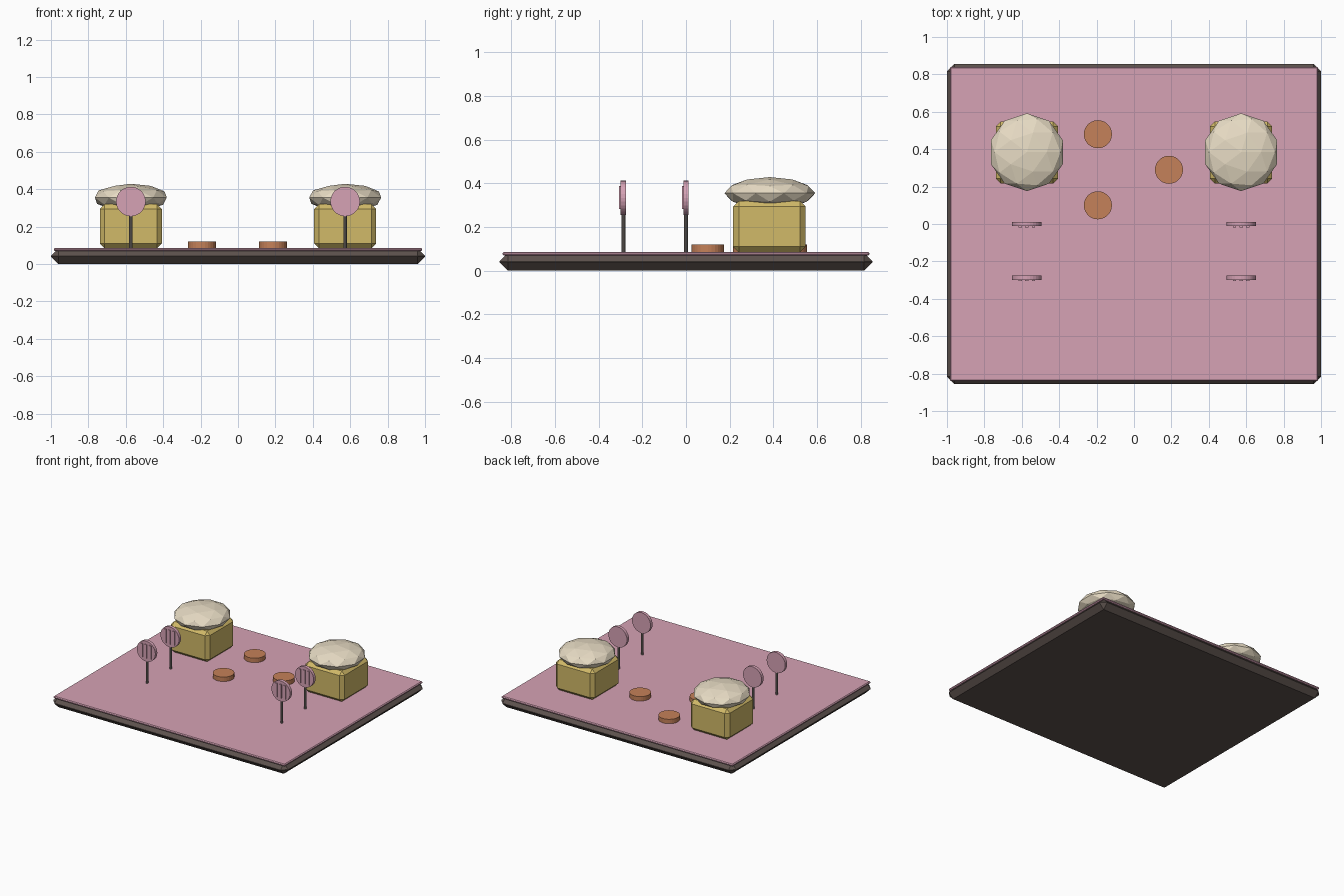
import bpy
import math

if "Cube" in bpy.data.objects:
    bpy.data.objects.remove(bpy.data.objects["Cube"])


def material(name, rgb):
    m = bpy.data.materials.new(name)
    m.diffuse_color = (*rgb, 1)
    m.use_nodes = True
    m.node_tree.nodes["Principled BSDF"].inputs["Base Color"].default_value = m.diffuse_color
    return m


PINK = material("pink", (0.67, 0.36, 0.46))
DARK = material("dark_brown", (0.11, 0.085, 0.075))
GOLD = material("gold", (0.64, 0.49, 0.14))
CREAM = material("cream", (0.80, 0.71, 0.55))
ORANGE = material("terracotta", (0.56, 0.22, 0.10))
METAL = material("stake_grey", (0.25, 0.22, 0.20))


def finish(name, mat):
    ob = bpy.context.object
    ob.name = name
    ob.data.materials.append(mat)
    return ob


def box(name, centre, size, mat, bevel=0):
    bpy.ops.mesh.primitive_cube_add(size=1, location=centre)
    ob = finish(name, mat)
    ob.scale = size
    bpy.ops.object.transform_apply(location=False, rotation=False, scale=True)
    if bevel:
        mod = ob.modifiers.new("chamfer", "BEVEL")
        mod.width = bevel
        mod.segments = 1
    return ob


def cylinder(name, centre, radius, depth, mat, sides, rot=(0, 0, 0)):
    bpy.ops.mesh.primitive_cylinder_add(vertices=sides, radius=radius, depth=depth,
                                        location=centre, rotation=rot)
    return finish(name, mat)


# Ground slab with deep chamfers and a thin pink top
box("base_slab", (0, 0, 0.041), (2.0, 1.71, 0.082), DARK, 0.039)
box("pink_top", (0, 0, 0.0775), (1.97, 1.68, 0.017), PINK, 0.006)

# Stepping discs
for i, (x, y) in enumerate([(-0.193, 0.48), (0.187, 0.29), (-0.193, 0.10)]):
    cylinder(f"stepping_disc_{i}", (x, y, 0.101), 0.075, 0.038, ORANGE, 28)

for side, x in (("left", -0.573), ("right", 0.573)):
    # Planter box with a flattened faceted mound
    box(f"planter_{side}", (x, 0.382, 0.202), (0.332, 0.332, 0.236), GOLD, 0.026)
    bpy.ops.mesh.primitive_ico_sphere_add(subdivisions=2, radius=1,
                                          location=(x, 0.384, 0.355))
    mound = finish(f"mound_{side}", CREAM)
    mound.scale = (0.202, 0.208, 0.074)

    # Round markers on stakes with three raised bars on the front
    for row, y in (("back", 0.0), ("front", -0.287)):
        tag = f"{side}_{row}"
        cylinder(f"stake_{tag}", (x, y, 0.175), 0.009, 0.19, METAL, 10)
        cylinder(f"marker_{tag}", (x, y, 0.334), 0.079, 0.024, PINK, 28,
                 (math.pi / 2, 0, 0))
        for k in (-1, 0, 1):
            box(f"marker_bar_{tag}_{k + 1}", (x + k * 0.036, y - 0.013, 0.336),
                (0.018, 0.012, 0.105), PINK)
